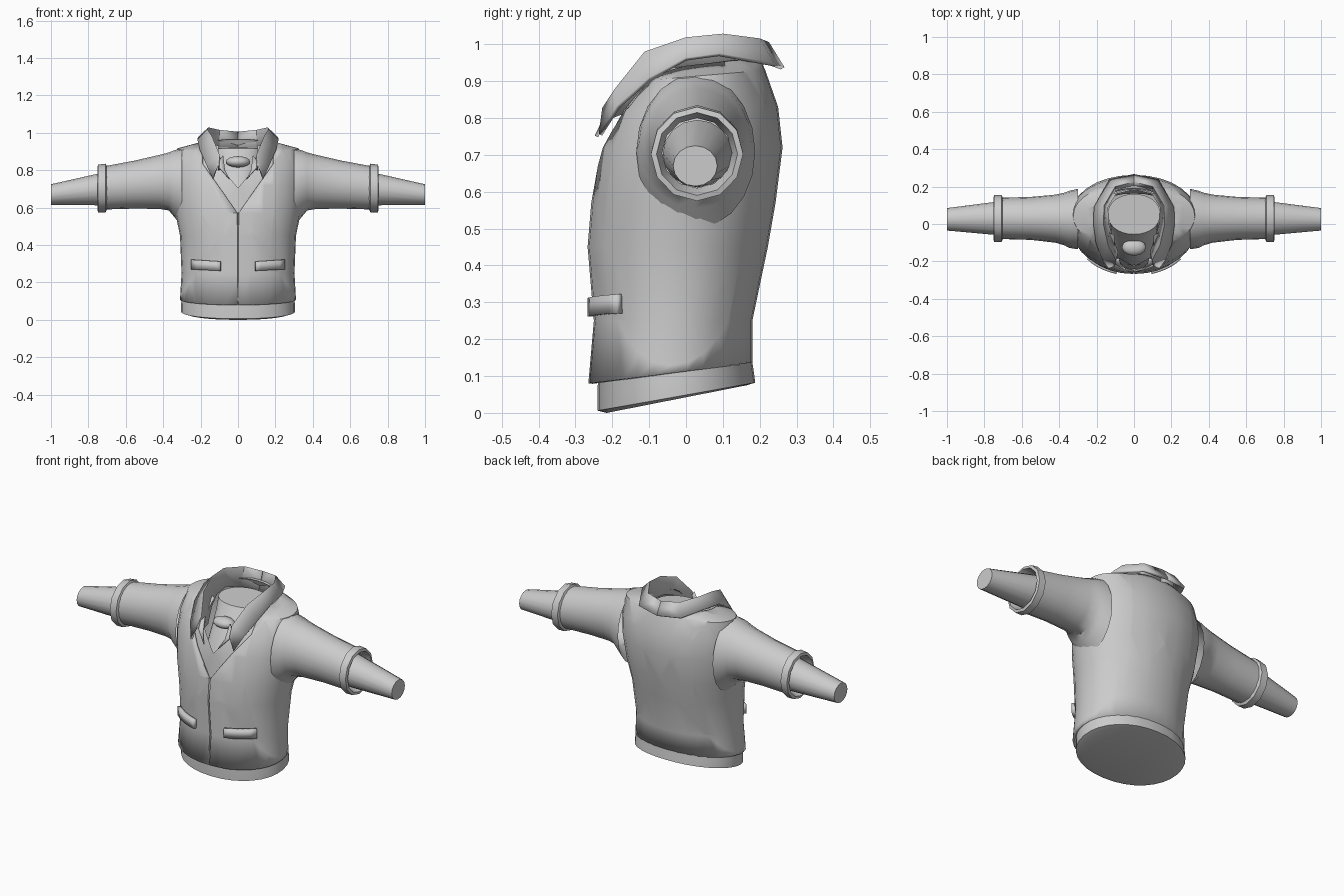
import bpy, bmesh, math
from mathutils import Vector

cube = bpy.data.objects.get("Cube")
if cube:
    bpy.data.objects.remove(cube, do_unlink=True)

grey = bpy.data.materials.new("plain_grey")
grey.use_nodes = True
GREY = (0.6, 0.6, 0.6, 1)
grey.diffuse_color = GREY
grey.node_tree.nodes["Principled BSDF"].inputs["Base Color"].default_value = GREY
POWER = 2.1


def finish(name, bm, thickness=0, offset=-1, mirror=False, angle=40):
    bmesh.ops.recalc_face_normals(bm, faces=bm.faces)
    mesh = bpy.data.meshes.new(name)
    bm.to_mesh(mesh)
    bm.free()
    mesh.materials.append(grey)
    obj = bpy.data.objects.new(name, mesh)
    bpy.context.collection.objects.link(obj)
    if thickness:
        mod = obj.modifiers.new("Thickness", 'SOLIDIFY')
        mod.thickness, mod.offset = thickness, offset
    if mirror:
        obj.modifiers.new("Mirror", 'MIRROR')
    bpy.ops.object.select_all(action='DESELECT')
    bpy.context.view_layer.objects.active = obj
    obj.select_set(True)
    bpy.ops.object.shade_smooth_by_angle(angle=math.radians(angle))
    return obj


def skin(bm, rows, closed=True):
    """Join rows of points with quads."""
    verts = [[bm.verts.new(p) for p in row] for row in rows]
    count = len(rows[0])
    for a, b in zip(verts, verts[1:]):
        for i in range(count if closed else count - 1):
            j = (i + 1) % count
            bm.faces.new((a[i], a[j], b[j], b[i]))
    return verts


def signed_pow(v):
    return math.copysign(abs(v) ** (2 / POWER), v)


def body_ring(ring, angles, inset=0):
    """Tilted oval: front height, back height, front y, back y, half width."""
    zf, zb, yf, yb, hx = ring
    pts = []
    for t in angles:
        c, s = signed_pow(math.cos(t)), signed_pow(math.sin(t))
        y = (yf + yb) / 2 + (yb - yf - 2 * inset) / 2 * s
        pts.append(Vector(((hx - inset) * c, y, (zf + zb) / 2 + (zb - zf) / 2 * s)))
    return pts


def cut_neckline(bm, tip, slope, limit):
    """Cut a V opening in the front."""
    for side in (-1, 1):
        for co, no in (((0, 0, tip), (side * slope, 0, -1)), ((side * limit, 0, 0), (1, 0, 0))):
            bmesh.ops.bisect_plane(bm, geom=bm.verts[:] + bm.edges[:] + bm.faces[:],
                                   plane_co=co, plane_no=no)
    gone = []
    for f in bm.faces:
        c = f.calc_center_median()
        if c.y < 0 and c.z > tip + slope * abs(c.x) and abs(c.x) < limit:
            gone.append(f)
    bmesh.ops.delete(bm, geom=gone, context='FACES')


FRONT = -math.pi / 2
even = [FRONT + 2 * math.pi * i / 32 for i in range(32)]
body = [
    (.25, .25, -.25, .18, .302), (.45, .45, -.267, .222, .31),
    (.57, .57, -.257, .243, .335), (.72, .72, -.237, .262, .35),
    (.82, .83, -.195, .25, .345), (.90, .93, -.13, .215, .325),
    (.93, .965, -.10, .20, .20)]

# Jacket with centre seam, hem notch and deep V
seam = [FRONT, FRONT + .01] + even[1:] + [FRONT + 2 * math.pi - .01]
rows = [body_ring(r, seam) for r in [(.08, .135, -.265, .18, .31)] + body]
for row in rows:
    row[0].y += .01
rows[0][0].z += .03
bm = bmesh.new()
skin(bm, rows)
cut_neckline(bm, .567, 1.42, .19)
finish("jacket", bm, .012)

# Inner shirt, closed below and showing under the hem
hem = [(.0, .075, -.215, .165, .28), (.006, .082, -.24, .188, .305), (.06, .118, -.24, .183, .304)]
bm = bmesh.new()
rings = skin(bm, [body_ring(r, even) for r in hem] + [body_ring(r, even, .017) for r in body])
bm.faces.new(rings[0])
cut_neckline(bm, .706, 1.15, .105)
finish("shirt", bm)

# Neck and upper chest
neck = [(.62, .62, -.22, .10, .14), (.76, .76, -.165, .14, .125),
        (.85, .87, -.10, .16, .13), (.915, .925, -.055, .16, .14)]
bm = bmesh.new()
rings = skin(bm, [body_ring(r, even) for r in neck])
bm.faces.new(rings[-1])
finish("neck", bm)

# Knot at the throat
bm = bmesh.new()
bmesh.ops.create_uvsphere(bm, u_segments=12, v_segments=8, radius=1)
for v in bm.verts:
    v.co = Vector((v.co.x * .065, -.125 + v.co.y * .045, .845 + v.co.z * .03))
finish("throat_knot", bm)

# Folded collar: stand, fold and outer edge at each station from back to front
stations = [
    ((0, .19, .90), (0, .225, 1.0), (0, .262, .935)),
    ((.10, .165, .91), (.10, .20, 1.01), (.13, .235, .945)),
    ((.145, .09, .93), (.16, .10, 1.023), (.21, .09, .972)),
    ((.14, 0, .92), (.165, 0, 1.013), (.213, 0, .96)),
    ((.115, -.08, .89), (.14, -.11, .975), (.20, -.10, .905)),
    ((.09, -.15, .82), (.10, -.19, .875), (.168, -.185, .83)),
    ((.10, -.20, .80), (.105, -.222, .825), (.134, -.232, .755))]
bm = bmesh.new()
skin(bm, stations, closed=False)
finish("collar", bm, .012, 0, mirror=True)

# Small inner collar points
bm = bmesh.new()
tip = [bm.verts.new(p) for p in ((.115, -.205, .83), (.08, -.185, .88), (.07, -.215, .80), (.045, -.243, .75))]
bm.faces.new(tip)
finish("collar_points", bm, .01, 0, mirror=True)

# Pocket flaps following the front of the jacket
bm = bmesh.new()
rows = []
for low, high in ((.262, .312), (.27, .322)):
    rows.append((low, high))
columns = []
for i in range(7):
    f = i / 6
    x = .092 + .153 * f
    y = -.034 - .224 * (1 - (x / .304) ** POWER) ** (1 / POWER) - .008
    columns.append([(x, y, .262 + .008 * f), (x, y, .312 + .01 * f)])
skin(bm, columns, closed=False)
finish("pocket_flaps", bm, .02, 0, mirror=True)


def arm_part(name, rings, cap=False, sides=12):
    """Ovals along x: x, low z, high z, front y, back y."""
    rows = []
    for x, lo, hi, yf, yb in rings:
        rows.append([(x, (yf + yb) / 2 + (yb - yf) / 2 * math.cos(t),
                      (lo + hi) / 2 + (hi - lo) / 2 * math.sin(t))
                     for t in (2 * math.pi * i / sides for i in range(sides))])
    bm = bmesh.new()
    verts = skin(bm, rows)
    if cap:
        bm.faces.new(verts[-1])
    finish(name, bm, mirror=True)


# Sleeves, cuffs and forearms
arm_part("sleeves", [(.30, .50, .918, -.135, .188), (.345, .555, .905, -.128, .178),
                     (.37, .585, .895, -.115, .168), (.42, .593, .882, -.10, .157),
                     (.55, .595, .852, -.085, .145), (.72, .59, .82, -.08, .14)], sides=20)
arm_part("cuffs", [(.70, .592, .818, -.078, .138), (.708, .575, .835, -.095, .155),
                   (.748, .575, .83, -.095, .155), (.752, .59, .815, -.08, .14),
                   (.70, .61, .80, -.065, .125)])
arm_part("forearms", [(.69, .612, .795, -.063, .125), (1, .615, .725, -.035, .085)], cap=True, sides=16)
